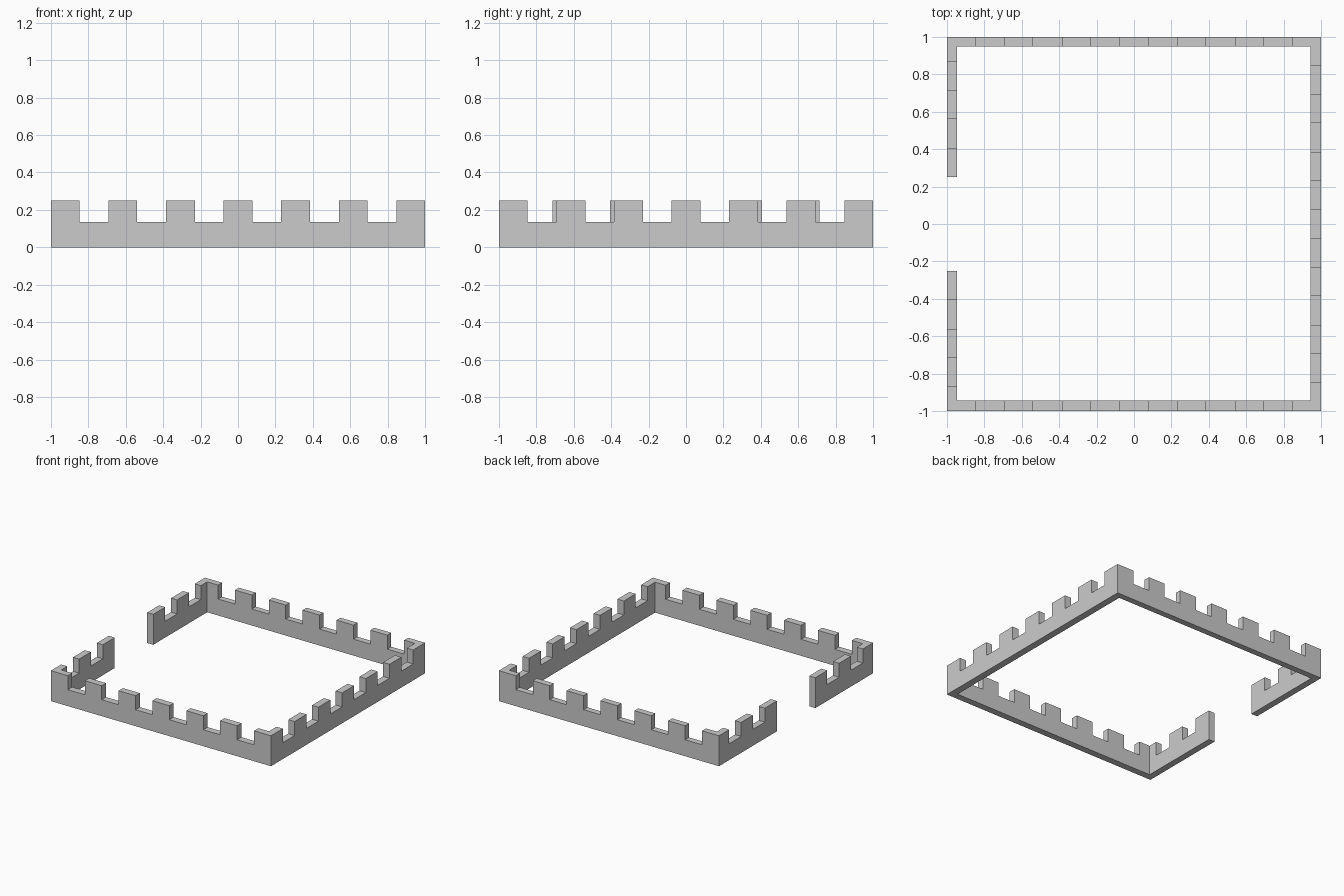
import bpy, bmesh

if "Cube" in bpy.data.objects:
    bpy.data.objects.remove(bpy.data.objects["Cube"])

BASE, TOP = 0.135, 0.25
# Inner faces of the walls
LEFT, RIGHT, FRONT, BACK = -0.945, 0.942, -0.944, 0.949


def run(a, b, n):
    """n + 1 evenly spaced values from a to b"""
    return [a + (b - a) * i / n for i in range(n + 1)]


# Stations (outer point, inner point) walking round the wall from the gateway;
# corners are mitred, other stations are square to the wall
stations = []
half_left = [0.25, 0.405, 0.56, 0.713, 0.867]
stations += [((-1, -y), (LEFT, -y)) for y in half_left]
stations += [((-1, -1), (LEFT, FRONT))]
stations += [((x, -1), (x, FRONT)) for x in run(-1, 1, 13)[1:-1]]
stations += [((1, -1), (RIGHT, FRONT))]
stations += [((1, y), (RIGHT, y)) for y in run(-1, 1, 13)[1:-1]]
stations += [((1, 1), (RIGHT, BACK))]
stations += [((x, 1), (x, BACK)) for x in run(1, -1, 13)[1:-1]]
stations += [((-1, 1), (LEFT, BACK))]
stations += [((-1, y), (LEFT, y)) for y in reversed(half_left)]

# Which segments carry a merlon: each wall alternates merlon, gap, merlon
raised = []
for count in (5, 13, 13, 13, 5):
    raised += [i % 2 == 0 for i in range(count)]

bm = bmesh.new()
rows = [[tuple(bm.verts.new((*p, z)) for p in s) for s in stations]
        for z in (0, BASE)]
low, mid = rows
crest = {}


def crest_pair(i):
    if i not in crest:
        crest[i] = tuple(bm.verts.new((*p, TOP)) for p in stations[i])
    return crest[i]


def sides(a, b, c, d):
    """Outer and inner faces between a lower and an upper edge"""
    for k in (0, 1):
        bm.faces.new((a[k], b[k], d[k], c[k]))


def cap(a, b):
    bm.faces.new((a[0], b[0], b[1], a[1]))


last = len(raised)
for i, up in enumerate(raised):
    j = i + 1
    # Wall base
    cap(low[i], low[j])
    sides(low[i], low[j], mid[i], mid[j])
    if not up:
        cap(mid[i], mid[j])
        continue
    # Merlon, closed at ends that meet a gap or the gateway
    a, b = crest_pair(i), crest_pair(j)
    sides(mid[i], mid[j], a, b)
    cap(a, b)
    if i == 0 or not raised[i - 1]:
        cap(mid[i], a)
    if j == last or not raised[j]:
        cap(mid[j], b)
# Gateway ends
cap(low[0], mid[0])
cap(low[last], mid[last])

bmesh.ops.recalc_face_normals(bm, faces=bm.faces)
# Merge flat neighbours into clean wall faces
bmesh.ops.dissolve_limit(bm, angle_limit=0.01, verts=bm.verts, edges=bm.edges)

mesh = bpy.data.meshes.new("battlement_wall")
bm.to_mesh(mesh)
bm.free()
wall = bpy.data.objects.new("battlement_wall", mesh)
bpy.context.collection.objects.link(wall)
